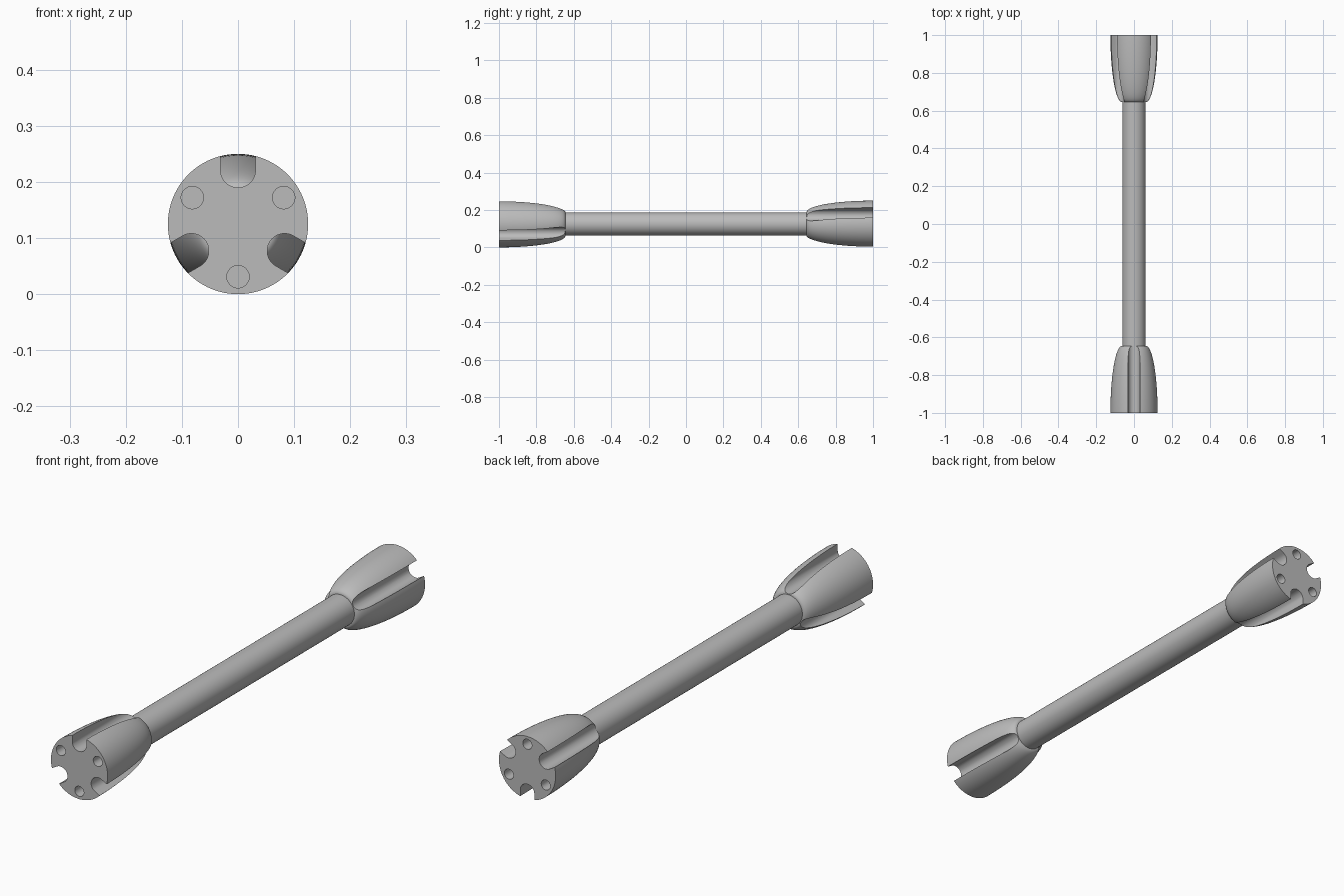
import bpy, bmesh, math
from mathutils import Matrix, Vector

if "Cube" in bpy.data.objects:
    bpy.data.objects.remove(bpy.data.objects["Cube"])

AXIS_Z = 0.125      # height of the long axis
HEAD_R, NECK_R, SHAFT_R = 0.125, 0.0635, 0.062
HEAD_START, END = 0.645, 1.0
SLOT_R, SLOT_C = 0.031, 0.096
HOLE_R, HOLE_C, HOLE_DEPTH = 0.02, 0.094, 0.1

grey = bpy.data.materials.new("plain_grey")
grey.use_nodes = True
grey.diffuse_color = (0.5, 0.5, 0.5, 1)
grey.node_tree.nodes["Principled BSDF"].inputs["Base Color"].default_value = (0.5, 0.5, 0.5, 1)


def make_object(name, bm):
    bmesh.ops.recalc_face_normals(bm, faces=bm.faces)
    mesh = bpy.data.meshes.new(name)
    bm.to_mesh(mesh)
    bm.free()
    mesh.materials.append(grey)
    obj = bpy.data.objects.new(name, mesh)
    bpy.context.collection.objects.link(obj)
    return obj


def prism(bm, outline, y0, y1):
    """Extrude an outline of (x, z) points along y."""
    face = bm.faces.new([bm.verts.new((x, y0, z)) for x, z in outline])
    moved = bmesh.ops.extrude_face_region(bm, geom=[face])["geom"]
    bmesh.ops.translate(bm, vec=(0, y1 - y0, 0),
                        verts=[v for v in moved if isinstance(v, bmesh.types.BMVert)])


def circle(radius, cx=0.0, cz=0.0, count=64):
    return [(cx + radius * math.cos(math.tau * i / count),
             cz + radius * math.sin(math.tau * i / count)) for i in range(count)]


def turned(points, degrees):
    c, s = math.cos(math.radians(degrees)), math.sin(math.radians(degrees))
    return [(x * c - z * s, x * s + z * c) for x, z in points]


def head_body():
    """Bell-shaped solid: a quarter ellipse spun round the y axis."""
    bm = bmesh.new()
    steps = 20
    profile = [(0, HEAD_START)]
    for i in range(steps + 1):
        a = math.pi / 2 * i / steps
        profile.append((NECK_R + (HEAD_R - NECK_R) * math.sin(a),
                        END - (END - HEAD_START) * math.cos(a)))
    profile.append((0, END))
    verts = [bm.verts.new((0, -y, r)) for r, y in profile]
    edges = [bm.edges.new(pair) for pair in zip(verts, verts[1:])]
    bmesh.ops.spin(bm, geom=verts + edges, cent=(0, 0, 0), axis=(0, 1, 0),
                   angle=math.tau, steps=96, use_merge=True)
    bmesh.ops.remove_doubles(bm, verts=bm.verts, dist=1e-5)
    return bm


def head_cutters():
    """Three open round-bottomed slots and three blind holes between them."""
    bm = bmesh.new()
    arc = [(SLOT_R * math.cos(math.pi + math.pi * i / 24),
            SLOT_C + SLOT_R * math.sin(math.pi + math.pi * i / 24)) for i in range(25)]
    slot = arc + [(SLOT_R, 0.2), (-SLOT_R, 0.2)]
    for k in range(3):
        prism(bm, turned(slot, 120 * k), -1.1, -0.6)
        prism(bm, turned(circle(HOLE_R, 0, HOLE_C, 32), 60 + 120 * k), -1.1, HOLE_DEPTH - END)
    return bm


# Slotted head, cut once and reused at both ends
front_head = make_object("front_head", head_body())
cutter = make_object("head_cutter", head_cutters())
cutter.hide_render = True
cut = front_head.modifiers.new("slots_and_holes", "BOOLEAN")
cut.operation, cut.solver, cut.object = "DIFFERENCE", "EXACT", cutter
graph = bpy.context.evaluated_depsgraph_get()
carved = bpy.data.meshes.new_from_object(front_head.evaluated_get(graph))
front_head.modifiers.clear()
front_head.data = carved
bpy.data.objects.remove(cutter)

# Opposite head, turned over so its slots face the other way
back_head = bpy.data.objects.new("back_head", carved.copy())
bpy.context.collection.objects.link(back_head)
back_head.data.transform(Matrix.Rotation(math.pi, 4, "X"))

# Round shaft joining the heads
bm = bmesh.new()
prism(bm, circle(SHAFT_R), -0.7, 0.7)
shaft = make_object("shaft", bm)

# Place and shade
bpy.ops.object.select_all(action="DESELECT")
for obj in (front_head, back_head, shaft):
    obj.location = Vector((0, 0, AXIS_Z))
    obj.select_set(True)
bpy.context.view_layer.objects.active = shaft
bpy.ops.object.shade_smooth_by_angle(angle=math.radians(30))
